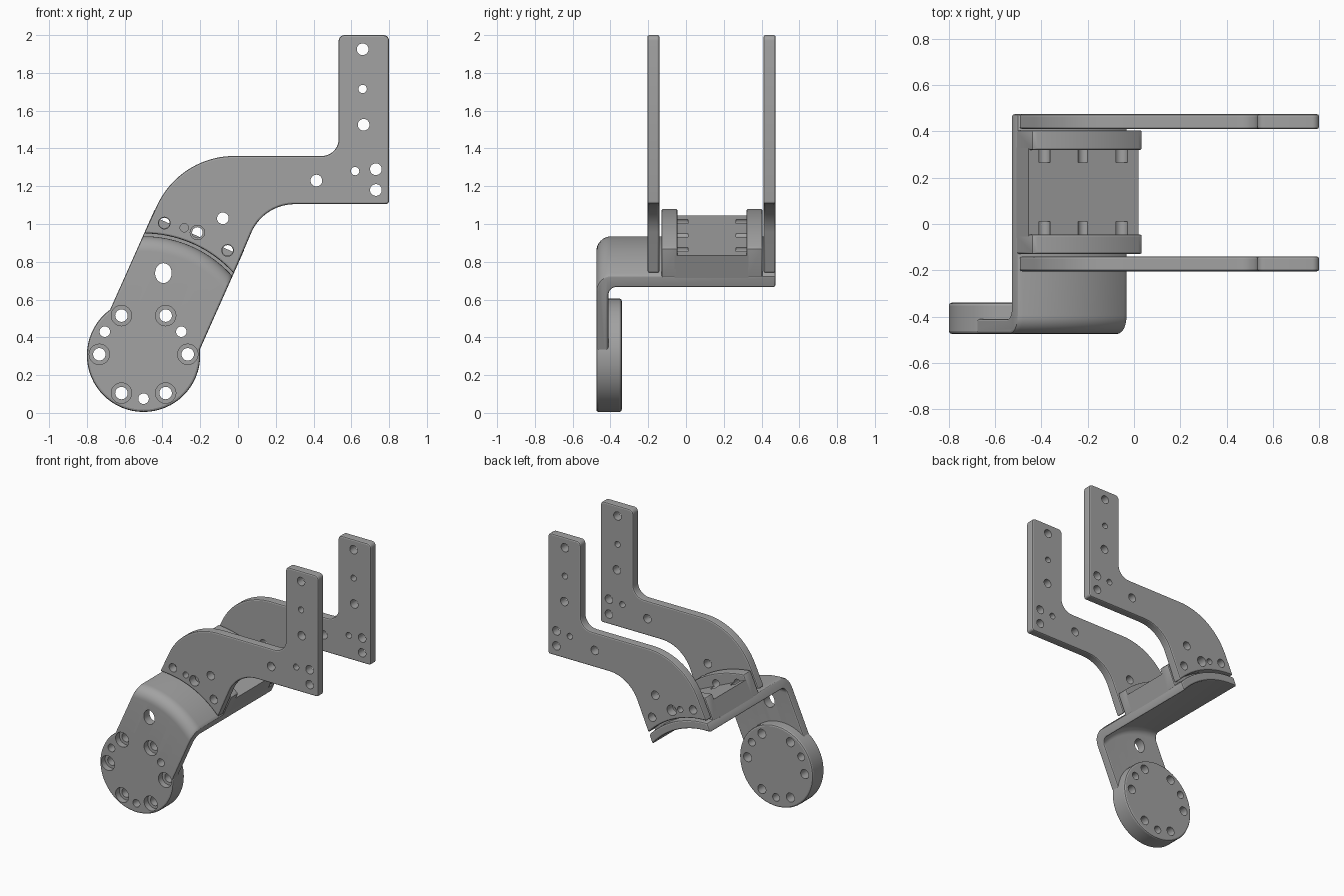
import bpy, bmesh
from math import sin, cos, pi, sqrt, radians

if "Cube" in bpy.data.objects:
    bpy.data.objects.remove(bpy.data.objects["Cube"], do_unlink=True)

grey = bpy.data.materials.new("machined grey")
grey.use_nodes = True
COLOUR = (0.36, 0.36, 0.36, 1)
grey.diffuse_color = COLOUR
grey.node_tree.nodes["Principled BSDF"].inputs["Base Color"].default_value = COLOUR

# The bracket leans over: u runs across it, v runs along it from the hub centre
HUB_X, HUB_Z, HUB_R = -0.5, 0.305, 0.3
LEAN = radians(66)
HALF = 0.26
STEPS = 24
ACROSS = [HALF * (2 * i / STEPS - 1) for i in range(STEPS + 1)]


def place(u, v):
    return (HUB_X + u * sin(LEAN) + v * cos(LEAN),
            HUB_Z - u * cos(LEAN) + v * sin(LEAN))


def rim(r):
    """Arc around the hub, clipped to the bracket width, left to right."""
    return [place(u, sqrt(r * r - u * u)) for u in ACROSS]


def arc(x, z, r, start, end, n=8, stretch=1.0):
    angles = [radians(start + (end - start) * i / n) for i in range(n + 1)]
    return [(x + r * cos(a), z + r * stretch * sin(a)) for a in angles]


def circle(x, z, r, n=28, stretch=1.0):
    return arc(x, z, r, 0, 360, n, stretch)[:-1]


def finish(name, bm, chamfer):
    bmesh.ops.recalc_face_normals(bm, faces=bm.faces)
    if chamfer:
        sharp = [e for e in bm.edges if e.calc_face_angle(0) > radians(40)]
        bmesh.ops.bevel(bm, geom=sharp, offset=chamfer, segments=2,
                        profile=0.5, affect='EDGES', clamp_overlap=True)
    mesh = bpy.data.meshes.new(name)
    bm.to_mesh(mesh)
    bm.free()
    mesh.materials.append(grey)
    obj = bpy.data.objects.new(name, mesh)
    bpy.context.collection.objects.link(obj)
    return obj


def prism(name, outlines, y0, y1, chamfer=0.0):
    """Extrude front-facing outlines from y0 to y1."""
    bm = bmesh.new()
    for outline in outlines:
        front = [bm.verts.new((x, y0, z)) for x, z in outline]
        back = [bm.verts.new((x, y1, z)) for x, z in outline]
        bm.faces.new(front)
        bm.faces.new(back[::-1])
        for i in range(len(front)):
            bm.faces.new((front[i - 1], back[i - 1], back[i], front[i]))
    return finish(name, bm, chamfer)


def drill(objects, holes, y0, y1):
    """Cut the given outlines out of each object."""
    cutter = prism("cutter", holes, y0, y1)
    cutter.hide_render = True
    for obj in objects:
        mod = obj.modifiers.new("drill", 'BOOLEAN')
        mod.operation, mod.solver, mod.object = 'DIFFERENCE', 'EXACT', cutter
        graph = bpy.context.evaluated_depsgraph_get()
        cut = bpy.data.meshes.new_from_object(obj.evaluated_get(graph))
        obj.modifiers.clear()
        obj.data = cut
    bpy.data.objects.remove(cutter, do_unlink=True)


# Hub disc
FRONT, BACK = -0.475, 0.475
hub = prism("hub_disc", [circle(HUB_X, HUB_Z, HUB_R, 64)], FRONT, -0.34, 0.012)

# Bent bracket: an L section of (y, radius) swept across the width
section = [(-0.41, 0), (FRONT, 0)]
section += arc(-0.395, 0.55, 0.08, 180, 90)
section += [(BACK, 0.63), (BACK, 0.57)]
section += arc(-0.365, 0.525, 0.045, 90, 180)
bm = bmesh.new()
rows = []
for u in ACROSS:
    row = []
    for y, r in section:
        x, z = place(u, sqrt(r * r - u * u) if r else 0)
        row.append(bm.verts.new((x, y, z)))
    rows.append(row)
for a, b in zip(rows, rows[1:]):
    for i in range(len(section)):
        bm.faces.new((a[i - 1], a[i], b[i], b[i - 1]))
bm.faces.new(rows[0])
bm.faces.new(rows[-1][::-1])
bracket = finish("bent_bracket", bm, 0.01)

# Hub screw holes, counterbores and the oval slot
screws = [(HUB_X + s * 0.117, z) for s in (-1, 1) for z in (0.105, 0.515)]
screws += [(HUB_X + s * 0.234, 0.31) for s in (-1, 1)]
pins = [(-0.705, 0.43), (-0.3, 0.43), (HUB_X, 0.075)]
drill([hub, bracket], [circle(x, z, 0.054) for x, z in screws], -0.6, -0.43)
drill([hub, bracket], [circle(x, z, 0.033) for x, z in screws]
      + [circle(x, z, 0.028) for x, z in pins], -0.6, -0.2)
drill([bracket], [circle(-0.395, 0.74, 0.044, stretch=1.2)], -0.6, -0.36)

# Mounting block with a raised pad at each end
block = prism("mounting_block",
              [rim(0.62) + [place(HALF, 0.693), place(-HALF, 0.693)]], -0.06, 0.33)
pad_shape = rim(0.62) + rim(0.777)[::-1]
pads = [prism("front_pad", [pad_shape], -0.13, -0.045, 0.008),
        prism("back_pad", [pad_shape], 0.32, 0.405, 0.008)]
fixings = [(-0.39, 1.005), (-0.215, 0.955), (-0.055, 0.86)]
fixing_holes = [circle(x, z, 0.028) for x, z in fixings]
for y0, y1 in ((-0.3, 0.01), (0.265, 0.6)):
    drill(pads + [block], fixing_holes, y0, y1)

# Pair of cranked arms
arm = rim(0.645)
arm += arc(0.30, 0.855, 0.25, 156, 90, 14)
arm += arc(0.782, 1.123, 0.018, -90, 0, 4)
arm += arc(0.77, 1.97, 0.03, 0, 90, 6)
arm += arc(0.563, 1.97, 0.03, 90, 180, 6)
arm += arc(0.443, 1.45, 0.09, 0, -90, 10)
arm += arc(-0.02, 0.91, 0.45, 90, 156, 20)
big = [(0.66, 1.925), (0.665, 1.525), (0.73, 1.29), (0.73, 1.18),
       (0.415, 1.23), (-0.08, 1.03), fixings[0], fixings[2]]
small = [(0.66, 1.715), (0.62, 1.28), (-0.285, 0.98)]
arm_holes = [circle(x, z, 0.031) for x, z in big]
arm_holes += [circle(x, z, 0.022) for x, z in small]
arm_holes.append(circle(*fixings[1], 0.038))
arms = []
for name, y0 in (("front_arm", -0.205), ("back_arm", 0.41)):
    plate = prism(name, [arm], y0, y0 + 0.065, 0.01)
    drill([plate], arm_holes, y0 - 0.1, y0 + 0.2)
    arms.append(plate)

# Smooth the rounded faces, keep flat faces crisp
bpy.ops.object.select_all(action='DESELECT')
for obj in [hub, bracket, block] + pads + arms:
    obj.select_set(True)
    bpy.context.view_layer.objects.active = obj
bpy.ops.object.shade_smooth_by_angle(angle=radians(20))
